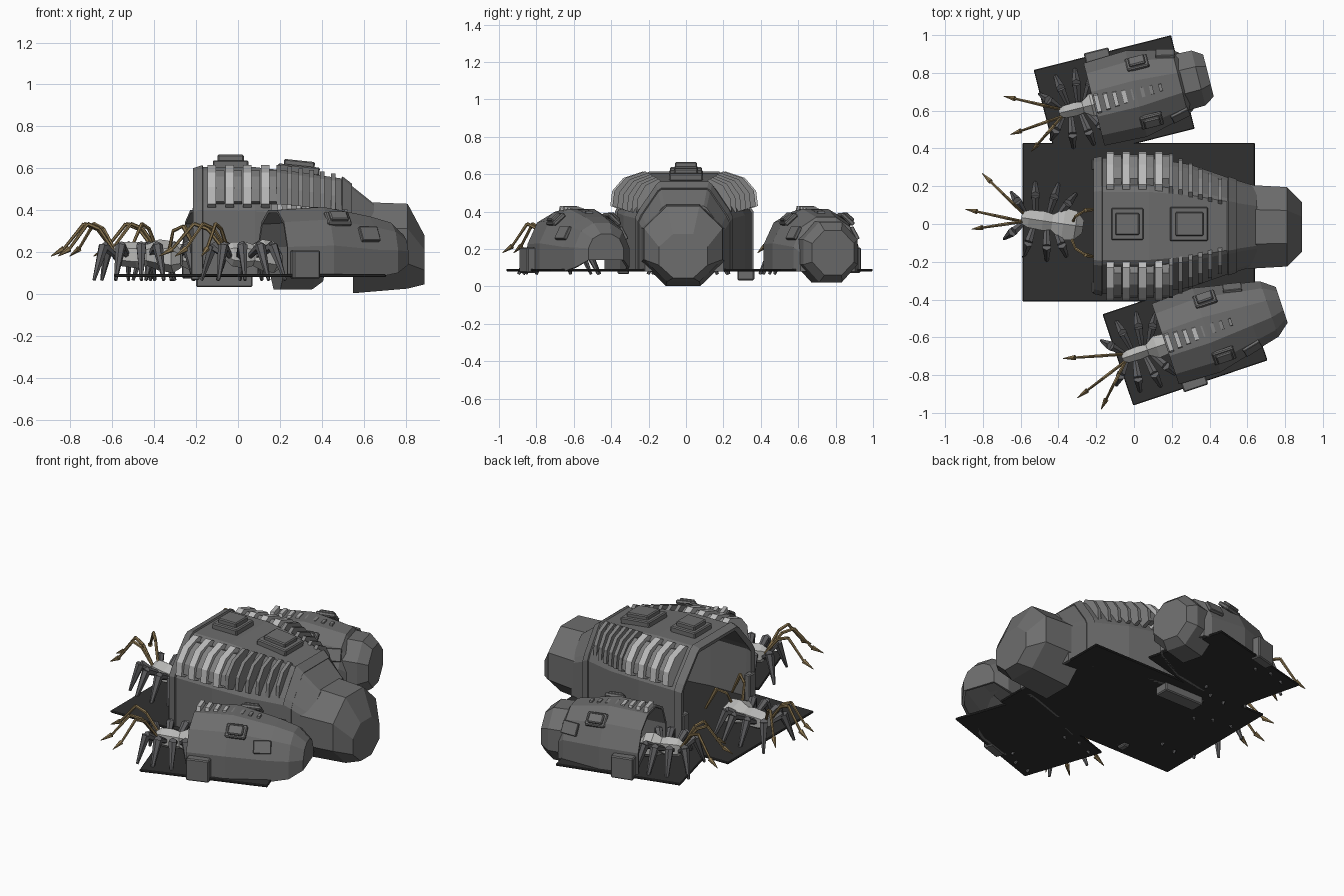
import bpy, bmesh, math
from mathutils import Matrix, Vector

if "Cube" in bpy.data.objects:
    bpy.data.objects.remove(bpy.data.objects["Cube"])

def mat(name, r, g, b):
    m = bpy.data.materials.new(name)
    m.diffuse_color = (r, g, b, 1)
    m.use_nodes = True
    m.node_tree.nodes["Principled BSDF"].inputs["Base Color"].default_value = m.diffuse_color
    return m

SHELL = mat("shell grey", .155, .155, .155)
FLOOR = mat("floor black", .03, .03, .03)
RIB = mat("pale rib grey", .5, .5, .5)
FIN = mat("fin grey", .22, .22, .22)
BODY = mat("pale body", .48, .48, .47)
LEG = mat("leg grey", .12, .12, .125)
TAN = mat("tan limb", .27, .19, .085)

def finish(bm, name, m, M, solid=0, bevel=0):
    bmesh.ops.recalc_face_normals(bm, faces=bm.faces[:])
    me = bpy.data.meshes.new(name)
    bm.to_mesh(me); bm.free()
    me.materials.append(m)
    ob = bpy.data.objects.new(name, me)
    bpy.context.collection.objects.link(ob)
    ob.matrix_world = M
    if solid:
        s = ob.modifiers.new("thickness", 'SOLIDIFY')
        s.thickness = solid; s.offset = -1
    if bevel:
        b = ob.modifiers.new("bevel", 'BEVEL')
        b.width = bevel; b.segments = 1
    return ob

def loft(name, rings, m, M, closed=True, cap0=True, cap1=True, solid=0):
    bm = bmesh.new()
    vs = [[bm.verts.new(p) for p in r] for r in rings]
    n = len(rings[0])
    for a, b in zip(vs, vs[1:]):
        for i in range(n if closed else n - 1):
            j = (i + 1) % n
            bm.faces.new((a[i], a[j], b[j], b[i]))
    if cap0: bm.faces.new(vs[0])
    if cap1: bm.faces.new(vs[-1])
    return finish(bm, name, m, M, solid)

def oval(x, hw, z0, z1, y=0, n=8):
    c, h = (z0 + z1) / 2, (z1 - z0) / 2
    k = 1 / math.cos(math.pi / n)
    return [(x, y + hw * k * math.cos((i + .5) * math.tau / n),
             c + h * k * math.sin((i + .5) * math.tau / n)) for i in range(n)]

def arch(prof, x, hw, top, z0=.08):
    half = [(x, hw * a, z0 + (top - z0) * b) for a, b in prof]
    return half + [(px, -py, pz) for px, py, pz in reversed(half)]

def box(name, loc, size, m, M, rot=None, bevel=.006):
    bm = bmesh.new()
    bmesh.ops.create_cube(bm, size=1, matrix=Matrix.Diagonal((*size, 1)))
    T = Matrix.Translation(loc) @ (rot or Matrix())
    return finish(bm, name, m, M @ T, bevel=bevel)

def hatch(name, loc, sx, sy, h, M, rot=None):
    # wide base with a smaller raised lid
    T = M @ Matrix.Translation(loc) @ (rot or Matrix())
    box(name + "_base", (0, 0, 0), (sx, sy, h), SHELL, T)
    box(name + "_lid", (0, 0, h * .6), (sx * .74, sy * .7, h * 1.0), SHELL, T)

def slab(bm, pts, x, w):
    # polygon in the yz plane, given width along x
    a = [bm.verts.new((x - w / 2, y, z)) for y, z in pts]
    b = [bm.verts.new((x + w / 2, y, z)) for y, z in pts]
    n = len(pts)
    bm.faces.new(a); bm.faces.new(b)
    for i in range(n):
        bm.faces.new((a[i], a[(i + 1) % n], b[(i + 1) % n], b[i]))

def bone(bm, p, q, r0, r1, seg=6):
    p, q = Vector(p), Vector(q)
    d = q - p
    T = Matrix.Translation((p + q) / 2) @ d.to_track_quat('Z', 'Y').to_matrix().to_4x4()
    bmesh.ops.create_cone(bm, cap_ends=True, segments=seg, radius1=r0, radius2=r1,
                          depth=d.length, matrix=T)

def creature(name, M, head, length, hw, tips, y=0):
    x = head
    # faceted body with a narrow waist
    spec = [(0, .35, .17, .22), (.12, .55, .14, .24), (.35, .6, .13, .24), (.5, .5, .14, .23),
            (.68, 1, .12, .25), (.88, .9, .11, .24), (1, .4, .13, .2)]
    loft(name + "_body", [oval(x + f * length, w * hw, a, b, y, 6) for f, w, a, b in spec], BODY, M)
    # long jointed tan arms with spear tips
    bm = bmesh.new()
    for tx, ty in tips:
        s, t = Vector((x + .01, y + (.02 if ty > y else -.02), .2)), Vector((tx, ty, .18))
        at = lambda f, z: Vector((*s.lerp(t, f).xy, z))
        pts = [s, at(.27, .31), at(.48, .335), at(.8, .215), t]
        for i, (r0, r1) in enumerate([(.009, .009), (.01, .009), (.009, .007), (.015, .002)]):
            bone(bm, pts[i], pts[i + 1], r0, r1)
    finish(bm, name + "_arms", TAN, M)
    # stout grey walking legs in mirrored pairs
    bm = bmesh.new()
    for sgn in (1, -1):
        for f, dx, dy in [(.05, -.09, .10), (.22, -.03, .18), (.42, .03, .19), (.55, .09, .15)]:
            a = Vector((x + f * length, y + sgn * .025, .18))
            k = a + Vector((dx * .55, sgn * dy * .55, .05))
            e = a + Vector((dx, sgn * dy, -.115))
            bone(bm, a, k, .014, .024)
            bone(bm, k, e, .026, .008)
    finish(bm, name + "_legs", LEG, M)

# ---------------- main pod ----------------
I = Matrix()
C = Matrix.Translation((0, -.01, 0))
box("main_floor", (.025, .01, .087), (1.23, .84, .014), FLOOR, I, bevel=.004)
P = [(1, 0), (1, .6), (.93, .68), (.57, .97), (.5, 1)]
loft("main_shell", [arch(P, *s) for s in [(-.19, .36, .605), (.08, .36, .605), (.3, .325, .58),
     (.5, .255, .55), (.65, .21, .43)]], SHELL, C, closed=False, cap0=False, solid=.02)
loft("main_front_rim", [arch(P, -.215, .36, .6), arch(P, -.17, .37, .615)], SHELL, C,
     closed=False, cap0=False, cap1=False, solid=.03)
loft("main_collar", [arch(P, .5, .262, .56), arch(P, .545, .247, .525)], SHELL, C,
     closed=False, cap0=False, cap1=False, solid=.02)
loft("main_tail_drum", [oval(.55, .225, .003, .44), oval(.81, .21, .025, .43),
     oval(.89, .13, .045, .28)], SHELL, Matrix.Translation((0, -.015, 0)))
hatch("roof_hatch_front", (-.035, 0, .615), .17, .17, .045, I)
hatch("roof_hatch_rear", (.29, 0, .593), .2, .18, .04, I, Matrix.Rotation(math.radians(6), 4, 'Y'))
for s in (1, -1):
    box("front_pillar", (-.205, s * .325, .16), (.04, .06, .19), SHELL, C)
box("underside_bar", (-.065, .32, .06), (.27, .09, .055), SHELL, I)

# curved shoulder ribs: four wide with pads, six thin behind them
big, pads, fins = bmesh.new(), bmesh.new(), bmesh.new()
for s in (1, -1):
    rib = [(.34, .41), (.395, .43), (.385, .51), (.325, .58), (.22, .615), (.18, .59)]
    pad = [(.34, .43), (.378, .44), (.365, .5), (.31, .56), (.25, .59), (.2, .57)]
    for x in (-.125, -.04, .045, .13):
        slab(big, [(s * y, z) for y, z in rib], x, .04)
        slab(pads, [(s * y, z) for y, z in pad], x + .035, .05)
    for i in range(6):
        k, z = 1 - .065 * i, .008 * i
        slab(fins, [(s * (y * k - .012), zz - z) for y, zz in rib], .195 + .052 * i, .022)
finish(big, "wide_ribs", RIB, C)
finish(pads, "rib_pads", FIN, C)
finish(fins, "thin_ribs", FIN, C)
creature("main_creature", Matrix.Translation((0, .03, 0)) @ Matrix.Rotation(-.15, 4, 'Z')
         @ Matrix.Translation((0, -.085, 0)), -.59, .33, .085, [(-.83, .2), (-.89, 0), (-.84, -.1)])
# rear tan arms of the main creature
bm = bmesh.new()
for y, ty in ((0, .08), (-.08, -.18)):
    pts = [(-.33, y, .2), (-.31, y * .5 + ty * .5, .3), (-.26, ty * .9, .325), (-.19, ty, .19)]
    for a, b, r in zip(pts, pts[1:], (.009, .009, .013)):
        bone(bm, a, b, r, .007)
finish(bm, "main_creature_rear_arms", TAN, I)

# ---------------- side pods ----------------
Q = [(1, 0), (1, .45), (.75, .82), (.3, 1)]
def pod(name, loc, deg, drum, side):
    M = Matrix.Translation((*loc, 0)) @ Matrix.Rotation(math.radians(deg), 4, 'Z')
    box(name + "_floor", (0, 0, .087), (.75, .51, .014), FLOOR, M, bevel=.004)
    secs = [(-.11, .225, .4), (.12, .235, .415), (.36, .18, .37)]
    rings = [arch(Q, *s) for s in secs]
    if drum:
        loft(name + "_tail_drum", [oval(.3, .155, .02, .35), oval(.46, .15, .022, .345),
             oval(.515, .115, .06, .3)], SHELL, M)
        rings.append(arch(Q, .4, .15, .3))
    else:
        rings += [arch(Q, .47, .155, .34, .1), arch(Q, .54, .1, .28, .14)]
    loft(name + "_shell", rings, SHELL, M, closed=False, cap0=False, solid=.015)
    # shoulder hatches and flat rear panels
    for s in (1, -1):
        R = Matrix.Rotation(math.radians(-s * 42), 4, 'X')
        hatch(name + "_hatch", (.165, s * .157, .358), .12, .085, .025, M, R)
        box(name + "_panel", (.32, s * .168, .285), (.1, .075, .02), SHELL, M,
            Matrix.Rotation(s * -.22, 4, 'Z') @ Matrix.Rotation(math.radians(-s * 62), 4, 'X'), .003)
    box(name + "_side_box", (-.03, side * .245, .14), (.135, .06, .135), SHELL, M)
    # ridge ribs shrinking toward the tail
    a, b = bmesh.new(), bmesh.new()
    for i in range(8):
        w = .055 - .0045 * i
        z = .43 - .004 * i
        slab(a if i < 4 else b, [(-w, z - .04), (-w * .8, z), (w * .8, z), (w, z - .04)],
             -.09 + .049 * i, .024 - .001 * i)
    finish(a, name + "_wide_ribs", RIB, M)
    finish(b, name + "_thin_ribs", FIN, M)
    return M

A = pod("back_pod", (-.105, .66), 14.2, True, 1)
creature("back_creature", A, -.3, .26, .06, [(-.563, .16), (-.578, -.046), (-.493, -.16)])
B = pod("front_pod", (.27, -.60), 18.6, False, -1)
creature("front_creature", B, -.35, .28, .06, [(-.648, .1), (-.642, -.122), (-.542, -.219)])
